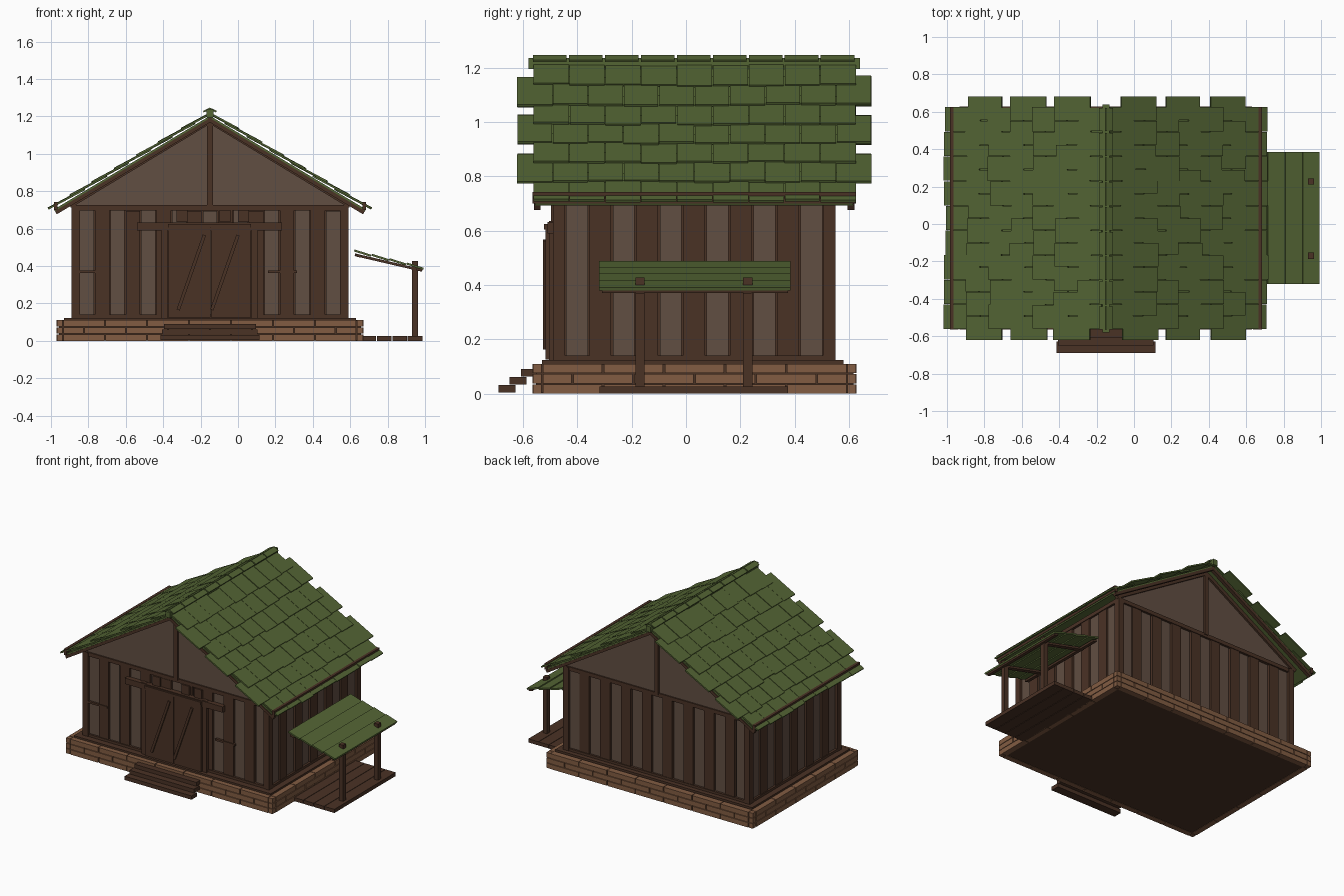
import bpy, bmesh, random
from math import atan, cos, sin, atan2, hypot
from mathutils import Matrix, Vector

if "Cube" in bpy.data.objects:
    bpy.data.objects.remove(bpy.data.objects["Cube"])

random.seed(4)
CX, CY = -0.15, 0.03            # building centre


def mat(name, r, g, b):
    m = bpy.data.materials.new(name)
    m.diffuse_color = [((c / 255 + 0.055) / 1.055) ** 2.4 for c in (r, g, b)] + [1]
    m.use_nodes = True
    m.node_tree.nodes["Principled BSDF"].inputs["Base Color"].default_value = m.diffuse_color
    return m


DARK = mat("dark_wood", 74, 50, 37)
LIGHT = mat("weathered_wood", 97, 78, 66)
BRICK = mat("brick", 130, 92, 66)
GREEN = mat("mossy_green", 84, 101, 52)


def finish(name, bm, m):
    bmesh.ops.recalc_face_normals(bm, faces=bm.faces)
    me = bpy.data.meshes.new(name)
    bm.to_mesh(me)
    bm.free()
    ob = bpy.data.objects.new(name, me)
    me.materials.append(m)
    bpy.context.collection.objects.link(ob)
    return ob


def boxes(name, m, items):
    """Each item: (centre, size, rotation about y)."""
    bm = bmesh.new()
    for c, s, a in items:
        M = Matrix.Translation(c) @ Matrix.Rotation(a, 4, 'Y') @ Matrix.Diagonal((*s, 1))
        bmesh.ops.create_cube(bm, size=1, matrix=M)
    return finish(name, bm, m)


def span(x0, x1, y0, y1, z0, z1):
    return (((x0 + x1) / 2, (y0 + y1) / 2, (z0 + z1) / 2), (x1 - x0, y1 - y0, z1 - z0), 0)


def beam(p, q, y0, y1, t):
    """Beam in the xz plane from p to q with thickness t."""
    dx, dz = q[0] - p[0], q[1] - p[1]
    return (((p[0] + q[0]) / 2, (y0 + y1) / 2, (p[1] + q[1]) / 2),
            (hypot(dx, dz), y1 - y0, t), -atan2(dz, dx))


def prism(name, m, pts, y0, y1):
    bm = bmesh.new()
    f = bm.faces.new([bm.verts.new((x, y0, z)) for x, z in pts])
    r = bmesh.ops.extrude_face_region(bm, geom=[f])
    bmesh.ops.translate(bm, vec=(0, y1 - y0, 0),
                        verts=[v for v in r["geom"] if isinstance(v, bmesh.types.BMVert)])
    return finish(name, bm, m)


# Foundation: core and three brick courses
FX0, FX1, FY0, FY1 = -0.97, 0.67, -0.565, 0.628
boxes("foundation_core", DARK, [span(FX0 + .012, FX1 - .012, FY0 + .012, FY1 - .012, 0.002, 0.108)])
bricks = []


def cuts(a, b, n, half):
    w = (b - a) / n
    e = [a + i * w for i in range(n + 1)]
    if half:
        e = [a] + [x + w / 2 for x in e[:-1]] + [b]
    return list(zip(e[:-1], e[1:]))


for k in range(3):
    z0, z1, g = k * 0.038, k * 0.038 + 0.034, 0.003
    for a, b in cuts(FX0 + .035, FX1 - .035, 7, k == 1):
        for y in (FY0, FY1 - .04):
            bricks.append(span(a + g, b - g, y, y + .04, z0, z1))
    for a, b in cuts(FY0 + .035, FY1 - .035, 5, k == 1):
        for x in (FX0, FX1 - .04):
            bricks.append(span(x, x + .04, a + g, b - g, z0, z1))
    for x in (FX0, FX1 - .035):
        for y in (FY0, FY1 - .035):
            bricks.append(span(x + .002, x + .033, y + .002, y + .033, z0, z1))
boxes("foundation_bricks", BRICK, bricks)

# Floor slab and wall core
WX0, WX1, WY0, WY1 = -0.89, 0.59, -0.49, 0.55
boxes("floor_slab", DARK, [span(-.93, .63, -.53, .58, .108, .123)])
boxes("wall_core", DARK, [span(WX0 + .03, WX1 - .03, WY0 + .03, WY1 - .03, .12, .72)])

# Wall boards, alternating proud dark planks and recessed light ones
dark, light = [], []


def board_row(a, b, n, put):
    w = (b - a) / n
    for i in range(n):
        d = i % 2
        inset = (0.008 if d else 0.018) + random.uniform(-.002, .002)
        top = .70 - random.uniform(0, .006)
        (dark if d else light).append(put(a + i * w + .003, a + (i + 1) * w - .003, inset, top))


board_row(WX0 + .04, WX1 - .04, 17, lambda a, b, i, t: span(a, b, WY0 + i, WY0 + .035, .14, t))
board_row(WX0 + .04, WX1 - .04, 17, lambda a, b, i, t: span(a, b, WY1 - .035, WY1 - i, .14, t))
board_row(WY0 + .045, WY1 - .045, 11, lambda a, b, i, t: span(WX0 + i, WX0 + .035, a, b, .14, t))
board_row(WY0 + .045, WY1 - .045, 11, lambda a, b, i, t: span(WX1 - .035, WX1 - i, a, b, .14, t))
boxes("dark_wall_boards", DARK, dark)
boxes("light_wall_boards", LIGHT, light)

# Frame: corner posts, sills, top plates
frame = [span(x, x + .045, y, y + .045, .12, .72)
         for x in (WX0, WX1 - .045) for y in (WY0, WY1 - .045)]
for z0, z1 in ((.12, .14), (.698, .725)):
    frame += [span(WX0, WX1, y, y + .035, z0, z1) for y in (WY0 + .003, WY1 - .038)]
    frame += [span(x, x + .035, WY0, WY1, z0, z1) for x in (WX0 + .003, WX1 - .038)]
boxes("wall_frame", DARK, frame)

# Short cross battens on the front wall
boxes("front_battens", DARK, [span(a, a + .155, WY0 + .002, WY0 + .02, .362, .376) for a in (-.85, .16)])

# Gables with king post and sloping trim
RZ, SL = 1.205, 0.6
TH = atan(SL)
for nm, y0, y1, o in (("front", WY0 + .012, WY0 + .04, -1), ("back", WY1 - .04, WY1 - .012, 1)):
    prism(nm + "_gable", LIGHT, [(WX0, .72), (WX1, .72), (CX, 1.175)], y0, y1)
    a, b = (y0 - .014, y0 + .01) if o < 0 else (y1 - .01, y1 + .014)
    boxes(nm + "_gable_trim", DARK, [span(CX - .015, CX + .015, a, b, .715, 1.19),
          beam((CX, 1.175), (WX0 - .01, .722), a, b, .026),
          beam((CX, 1.175), (WX1 + .01, .722), a, b, .026)])

# Roof: deck, rake boards, eave battens
deck, rake, eave, shingles = [], [], [], []
for s in (-1, 1):
    def at(d, n):
        """Point d out from the ridge and n above the deck line."""
        return (CX + s * (d + n * sin(TH)), RZ - SL * d + n * cos(TH))
    deck.append(beam(at(0, -.008), at(.835, -.008), -.555, .615, .012))
    for y in (-.56, .595):
        rake.append(beam(at(0, -.022), at(.835, -.022), y, y + .025, .02))
    x = CX + s * .825
    eave.append(span(x - .01, x + .01, -.565, .625, .70, .742))
    # Overlapping shingle rows; every other row is shifted half a shingle
    for r in range(7):
        d, wide = .055 + r * .1175, r % 2
        n, y0 = (10, -.622) if wide else (9, -.562)
        w = (1.305 if wide else 1.188) / n
        for i in range(n):
            L = .215 + random.uniform(-.012, .006) - (.06 if r == 0 else 0)
            dd = d + random.uniform(-.005, .005) + (.02 if r == 0 else 0)
            px, pz = at(dd, .012 + random.uniform(-.001, .002))
            g = random.uniform(.001, .005)
            shingles.append(((px, y0 + (i + .5) * w, pz), (L, w - g, .010), s * (TH - .05)))
boxes("roof_deck", GREEN, deck)
boxes("rake_boards", DARK, rake)
boxes("eave_battens", DARK, eave)
boxes("shingles", GREEN, shingles)

# Ridge beam and folded ridge caps
boxes("ridge_beam", GREEN, [span(CX - .018, CX + .018, -.58, .64, 1.195, 1.236)])
caps = []
for i in range(9):
    y = -.565 + i * .1325
    for s in (-1, 1):
        caps.append(((CX + s * .016, y + .063, 1.234), (.042, .124, .009), s * .45))
boxes("ridge_caps", GREEN, caps)

# Double door with frame, track and diagonal braces
boxes("door_leaves", DARK, [span(-.375, -.148, -.517, -.48, .125, .615),
                            span(-.144, .07, -.517, -.48, .125, .615)])
boxes("door_frame", DARK, [span(-.41, -.378, -.505, -.475, .12, .635), span(.073, .105, -.505, -.475, .12, .635),
                           span(-.375, .07, -.522, -.48, .605, .625)])
boxes("door_track", DARK, [span(-.54, .235, -.51, -.475, .59, .632)])
boxes("door_braces", DARK, [beam((x, .165), (x + .14, .565), -.526, -.515, .018) for x in (-.32, -.14)])
boxes("door_top_blocks", DARK, [span(x, x + .06, -.497, -.47, .635, .70) for x in (-.33, -.1, .0)])

# Front steps
boxes("front_steps", DARK, [span(-.415 + k * .01, .115 - k * .01, -.69 + k * .041, -.628 + k * .041,
                                 .004 + k * .03, .031 + k * .03) for k in range(3)])

# Side porch: floor planks, posts, rafters, sloping canopy
boxes("porch_floor", DARK, [span(.66 + k * .0825, .739 + k * .0825, -.318, .376, 0, .026) for k in range(4)])
boxes("porch_posts", DARK, [span(.93, .963, y, y + .034, .02, .428) for y in (-.186, .21)])
boxes("porch_rafters", DARK, [beam((.625, .46), (.985, .376), y, y + .03, .014) for y in (-.184, .212)]
      + [beam((.63, .458), (.66, .451), -.31, .375, .014), beam((.955, .384), (.985, .377), -.31, .375, .014)])
canopy = []
for k in range(4):
    t0, t1 = k / 4, (k + 1) / 4 - .01
    canopy.append(beam((.622 + .373 * t0, .483 - .093 * t0), (.622 + .373 * t1, .477 - .093 * t1),
                       -.32, .385, .011))
boxes("porch_canopy", GREEN, canopy)
